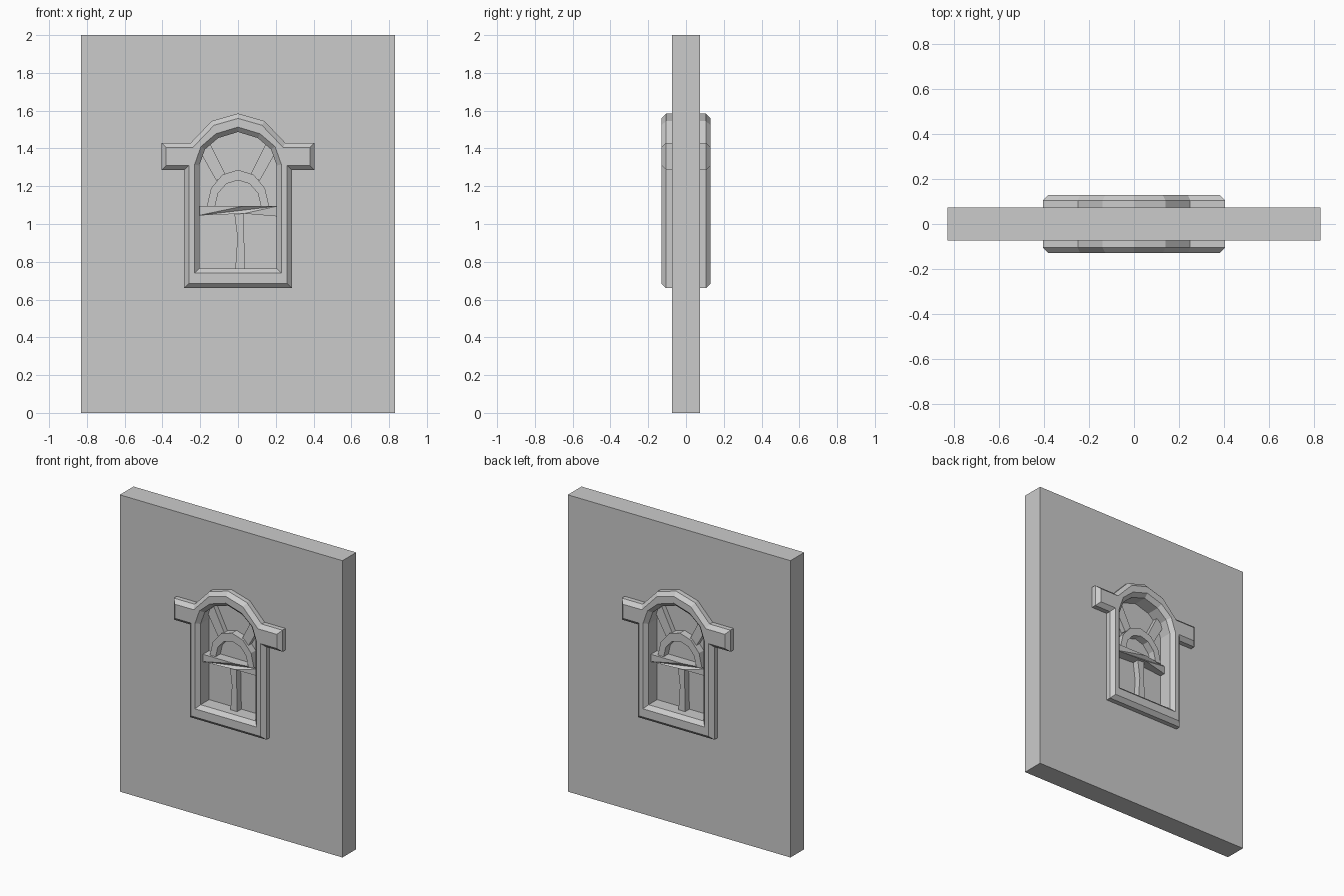
import bpy, bmesh, math
from mathutils import Matrix

cube = bpy.data.objects.get("Cube")
if cube:
    bpy.data.objects.remove(cube, do_unlink=True)

stone = bpy.data.materials.new("grey stone")
stone.use_nodes = True
GREY = (0.6, 0.6, 0.6, 1)
stone.diffuse_color = GREY
stone.node_tree.nodes["Principled BSDF"].inputs["Base Color"].default_value = GREY


def plate(name, outlines, y0, y1, chamfer=0.0):
    """Extrude x/z outlines (later ones are holes) from y0 to y1, chamfered if asked."""
    curve = bpy.data.curves.new(name + "_profile", "CURVE")
    curve.dimensions = "2D"
    curve.fill_mode = "BOTH"
    curve.extrude = (y1 - y0) / 2 - chamfer
    curve.bevel_depth = chamfer
    curve.bevel_resolution = 0
    curve.offset = -chamfer
    for points in outlines:
        spline = curve.splines.new("POLY")
        spline.points.add(len(points) - 1)
        for p, (x, z) in zip(spline.points, points):
            p.co = (x, z, 0, 1)
        spline.use_cyclic_u = True
    temp = bpy.data.objects.new(name + "_temp", curve)
    bpy.context.collection.objects.link(temp)
    graph = bpy.context.evaluated_depsgraph_get()
    mesh = bpy.data.meshes.new_from_object(temp.evaluated_get(graph))
    bpy.data.objects.remove(temp, do_unlink=True)
    # Stand the profile upright and weld the caps to the sides
    mesh.transform(Matrix.Translation((0, (y0 + y1) / 2, 0)) @ Matrix.Rotation(math.pi / 2, 4, "X"))
    bm = bmesh.new()
    bm.from_mesh(mesh)
    bmesh.ops.remove_doubles(bm, verts=bm.verts, dist=0.0005)
    bmesh.ops.recalc_face_normals(bm, faces=bm.faces)
    for f in bm.faces:
        f.smooth = False
    bm.to_mesh(mesh)
    bm.free()
    mesh.materials.clear()
    mesh.materials.append(stone)
    mesh.name = name
    obj = bpy.data.objects.new(name, mesh)
    bpy.context.collection.objects.link(obj)
    return obj


def mirrored(half):
    """Close a right-hand half outline, listed bottom to top, across x = 0."""
    return half + [(-x, z) for x, z in reversed(half) if x > 0]


def both_sides(part, name):
    """Copy a front part to the back by a half turn."""
    twin = bpy.data.objects.new("back_" + name, part.data.copy())
    twin.data.transform(Matrix.Rotation(math.pi, 4, "Z"))
    bpy.context.collection.objects.link(twin)


def arc(radius_x, radius_z, base, steps=6):
    return [(radius_x * math.cos(math.pi * i / steps), base + radius_z * math.sin(math.pi * i / steps))
            for i in range(steps + 1)]


# Outlines of the surround and its opening
outer = mirrored([(0.285, 0.66), (0.285, 1.285), (0.405, 1.285), (0.405, 1.43),
                  (0.25, 1.43), (0.14, 1.545), (0, 1.585)])
opening = mirrored([(0.205, 0.765), (0.205, 1.31), (0.175, 1.395), (0.105, 1.455), (0, 1.487)])
wall_hole = [(x * 1.1, 1.1 + (z - 1.1) * 1.1) for x, z in opening]

# Wall, surround and closed back of the recess
plate("wall", [mirrored([(0.83, 0), (0.83, 2)]), wall_hole], -0.073, 0.073)
plate("window_surround", [outer, opening], -0.13, 0.13, 0.025)
plate("window_pane", [wall_hole], -0.015, 0.015)

# Cross rail, worn back towards one end
rail = plate("front_cross_rail", [[(-0.21, 1.045), (0.03, 1.055), (0.21, 1.04),
                                   (0.21, 1.095), (0.03, 1.095), (-0.21, 1.095)]], -0.08, 0)
for v in rail.data.vertices:
    if v.co.x > 0.2 and v.co.y < -0.07:
        v.co.y = -0.05
both_sides(rail, "cross_rail")

# Centre post with uneven edges
post = plate("front_centre_post", [[(-0.015, 0.75), (0.036, 0.75), (0.03, 1.06),
                                    (-0.02, 1.06), (-0.003, 0.93)]], -0.06, 0)
both_sides(post, "centre_post")

# Inner arch above the rail
arch = plate("front_inner_arch", [arc(0.165, 0.195, 1.092) + arc(0.122, 0.14, 1.092)[::-1]], -0.065, 0)
both_sides(arch, "inner_arch")

# Spokes from the inner arch to the surround
for side, label in ((1, "left"), (-1, "right")):
    points = [(0.115, 1.23), (0.2, 1.38), (0.15, 1.43), (0.065, 1.26)]
    spoke = plate("front_spoke_" + label, [[(side * x, z) for x, z in points]], -0.05, 0)
    both_sides(spoke, "spoke_" + label)
